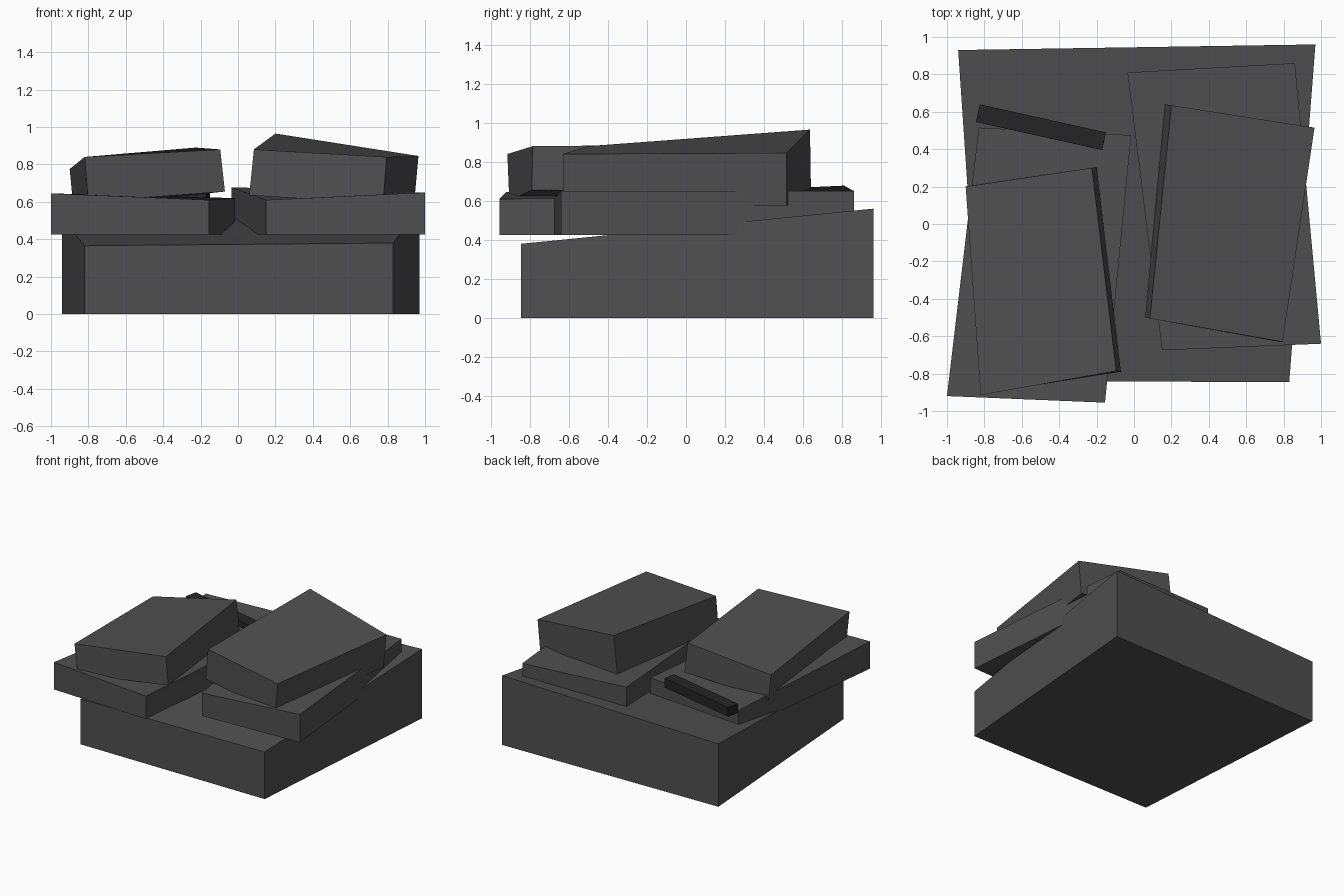
import bpy, bmesh

if "Cube" in bpy.data.objects:
    bpy.data.objects.remove(bpy.data.objects["Cube"])


def material(name, value):
    m = bpy.data.materials.new(name)
    m.diffuse_color = (value, value, value, 1)
    m.use_nodes = True
    m.node_tree.nodes["Principled BSDF"].inputs["Base Color"].default_value = m.diffuse_color
    return m


def block(name, bottom, top, mat):
    """Rough-cut block from two quads, both listed anticlockwise from front left."""
    bm = bmesh.new()
    lo = [bm.verts.new(p) for p in bottom]
    hi = [bm.verts.new(p) for p in top]
    bm.faces.new(lo[::-1])
    bm.faces.new(hi)
    for i in range(4):
        j = (i + 1) % 4
        bm.faces.new((lo[i], lo[j], hi[j], hi[i]))
    bmesh.ops.recalc_face_normals(bm, faces=bm.faces)
    me = bpy.data.meshes.new(name)
    bm.to_mesh(me)
    bm.free()
    me.materials.append(mat)
    ob = bpy.data.objects.new(name, me)
    bpy.context.collection.objects.link(ob)


def upright(name, plan, base_z, heights, mat):
    """Block with vertical walls, flat bottom and one height per top corner."""
    block(name, [(x, y, base_z) for x, y in plan],
          [(x, y, z) for (x, y), z in zip(plan, heights)], mat)


stone = material("dark grey stone", 0.08)
shadow_stone = material("charcoal stone", 0.018)

# Wide sloping foundation
upright("base", [(-.82, -.84), (.83, -.845), (.97, .96), (-.94, .93)],
        0, (.365, .38, .56, .508), stone)

# Two lower slabs sunk into the foundation
upright("lower_slab_left", [(-1, -.92), (-.155, -.955), (-.015, .475), (-.83, .515)],
        .425, (.645, .61, .62, .59), stone)
upright("lower_slab_right", [(.15, -.675), (1, -.64), (.86, .86), (-.035, .81)],
        .425, (.61, .65, .65, .678), stone)

# Two leaning upper slabs
block("upper_slab_left",
      [(-.80, -.905, .60), (-.07, -.79, .655), (-.2, .305, .65), (-.88, .205, .57)],
      [(-.82, -.915, .84), (-.095, -.785, .88), (-.225, .3, .89), (-.90, .2, .775)], stone)
block("upper_slab_right",
      [(.06, -.5, .635), (.775, -.63, .59), (.94, .515, .575), (.165, .64, .65)],
      [(.085, -.505, .88), (.795, -.63, .84), (.965, .515, .845), (.2, .635, .965)], stone)

# Thin dark bar at the back left
upright("rear_bar", [(-.845, .545), (-.17, .395), (-.15, .49), (-.825, .64)],
        .585, (.66, .66, .66, .66), shadow_stone)
